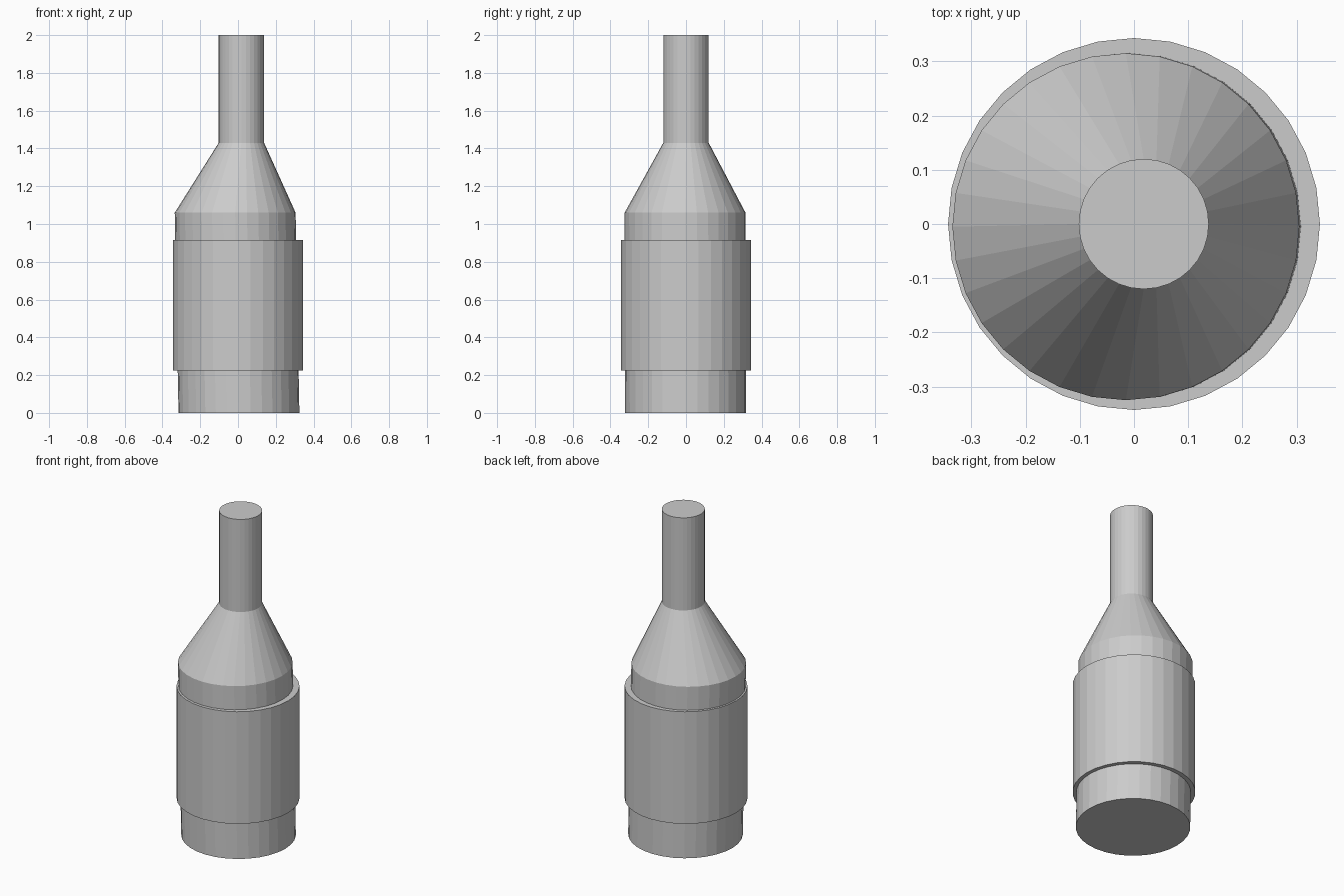
import bpy, bmesh
from math import cos, sin, tau

if "Cube" in bpy.data.objects:
    bpy.data.objects.remove(bpy.data.objects["Cube"])

SIDES = 32


def loft(name, rings):
    """Capped tube through circular rings given as (centre x, centre y, z, radius)."""
    bm = bmesh.new()
    loops = [[bm.verts.new((cx + r * cos(tau * i / SIDES), cy + r * sin(tau * i / SIDES), z))
              for i in range(SIDES)] for cx, cy, z, r in rings]
    for a, b in zip(loops, loops[1:]):
        for i in range(SIDES):
            j = (i + 1) % SIDES
            bm.faces.new((a[i], a[j], b[j], b[i]))
    bm.faces.new(loops[0][::-1])
    bm.faces.new(loops[-1])
    mesh = bpy.data.meshes.new(name)
    bm.to_mesh(mesh)
    bm.free()
    obj = bpy.data.objects.new(name, mesh)
    bpy.context.collection.objects.link(obj)
    return obj


# Glass: slightly leaning body, sloped shoulder and offset straight neck
loft("bottle", [
    (0.005, -0.002, 0.0, 0.32),
    (-0.015, -0.005, 1.06, 0.32),
    (0.018, 0.0, 1.43, 0.12),
    (0.018, 0.0, 2.0, 0.12),
])

# Thick label sleeve around the body
loft("label", [
    (0.0, 0.0, 0.225, 0.343),
    (0.0, 0.0, 0.915, 0.343),
])
